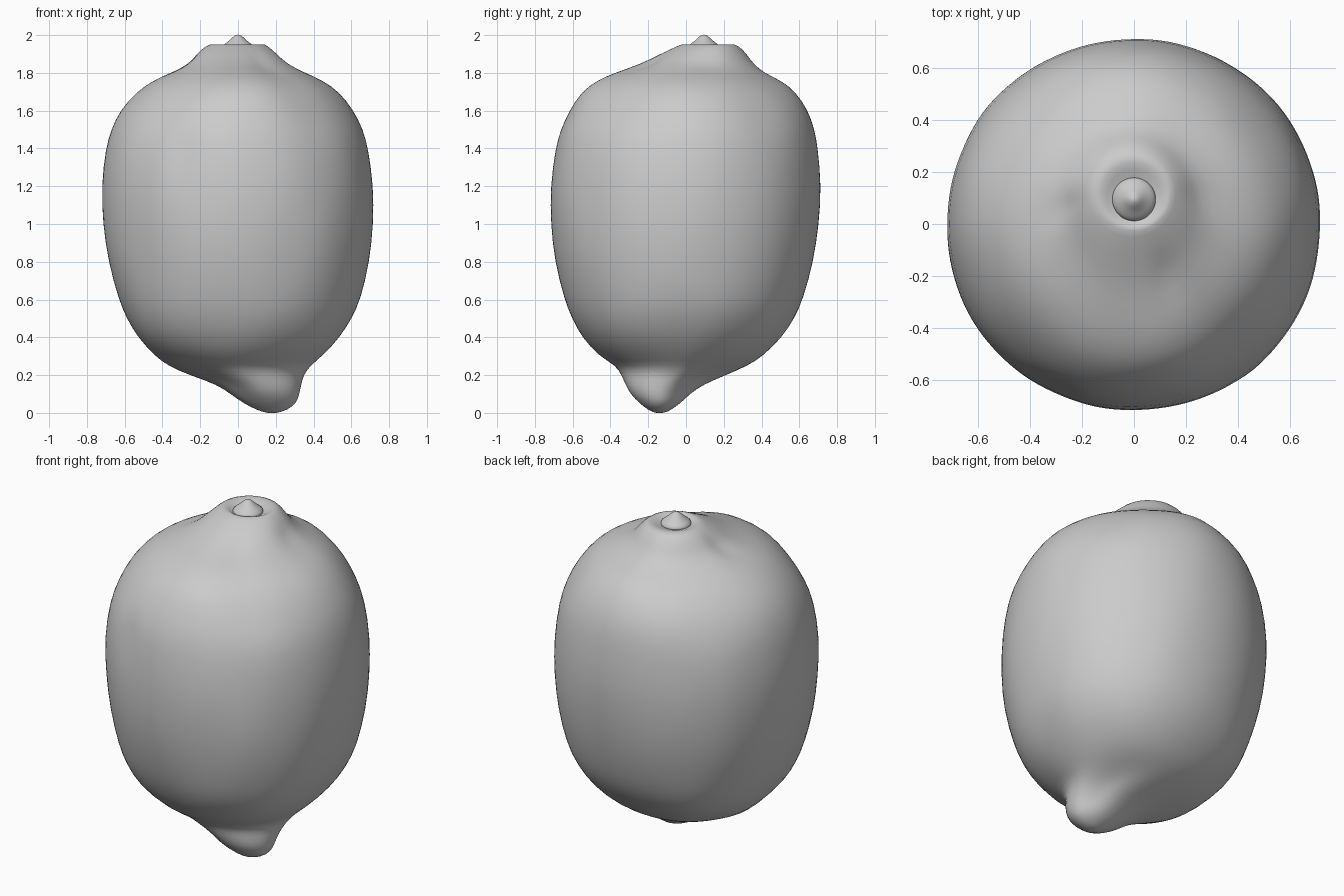
import bpy, bmesh, math
from mathutils import Vector, noise

SEGS = 64


def blend(z, table):
    """Linear lookup in a short (z, value) table."""
    for (z0, a), (z1, b) in zip(table, table[1:]):
        if z <= z1:
            return a + (b - a) * max(0.0, (z - z0) / (z1 - z0))
    return table[-1][1]


def loft(name, rings, corner=None):
    """Skin rings (z, xmin, xmax, ymin, ymax); corner(z, angle) scales the radius."""
    bm = bmesh.new()
    loops = []
    for z, x0, x1, y0, y1 in rings:
        cx, cy, rx, ry = (x0 + x1) / 2, (y0 + y1) / 2, (x1 - x0) / 2, (y1 - y0) / 2
        loop = []
        for i in range(SEGS):
            t = 2 * math.pi * i / SEGS
            k = corner(z, t) if corner else 1.0
            loop.append(bm.verts.new((cx + k * rx * math.cos(t), cy + k * ry * math.sin(t), z)))
        loops.append(loop)
    for a, b in zip(loops, loops[1:]):
        for i in range(SEGS):
            j = (i + 1) % SEGS
            bm.faces.new((a[i], a[j], b[j], b[i]))
    for loop, k in ((loops[0], 0), (loops[-1], -1)):
        tip = bm.verts.new(sum((v.co for v in loop), Vector()) / SEGS)
        for i in range(SEGS):
            p, q = loop[i], loop[(i + 1) % SEGS]
            bm.faces.new((tip, q, p) if k == 0 else (tip, p, q))
    bm.normal_update()
    me = bpy.data.meshes.new(name)
    bm.to_mesh(me)
    bm.free()
    for p in me.polygons:
        p.use_smooth = True
    ob = bpy.data.objects.new(name, me)
    bpy.context.collection.objects.link(ob)
    sub = ob.modifiers.new("smooth", 'SUBSURF')
    sub.levels = sub.render_levels = 1
    return ob


def fruit_corner(z, t):
    """Fuller diagonals low down, slimmer ones on the shoulder and beside the nipple."""
    s = math.sin(2 * t)
    all_round = blend(z, [(0.25, 0.0), (0.4, 0.035), (0.7, 0.02), (1.1, 0.012),
                          (1.4, 0.0), (1.65, -0.03), (1.76, -0.05), (1.85, -0.02), (1.92, 0.0)])
    beside = blend(z, [(0.0, 0.0), (0.1, -0.08), (0.2, -0.12), (0.25, -0.04), (0.3, 0.0)])
    return 1 + all_round * s * s + beside * max(0.0, s) ** 2


# Fruit: off-centre nipple at the bottom, full body, raised crown with a dip
fruit = loft("lemon_fruit", [
    (0.00, 0.15, 0.21, -0.165, -0.115),
    (0.015, 0.10, 0.26, -0.20, -0.08),
    (0.05, 0.03, 0.31, -0.245, -0.03),
    (0.10, -0.04, 0.325, -0.295, 0.02),
    (0.15, -0.11, 0.335, -0.32, 0.09),
    (0.20, -0.25, 0.35, -0.345, 0.21),
    (0.25, -0.37, 0.385, -0.37, 0.33),
    (0.30, -0.44, 0.45, -0.46, 0.41),
    (0.40, -0.535, 0.545, -0.55, 0.51),
    (0.50, -0.59, 0.605, -0.605, 0.575),
    (0.60, -0.63, 0.65, -0.645, 0.62),
    (0.80, -0.69, 0.70, -0.695, 0.675),
    (1.00, -0.715, 0.718, -0.717, 0.705),
    (1.20, -0.725, 0.717, -0.717, 0.717),
    (1.40, -0.70, 0.69, -0.695, 0.70),
    (1.50, -0.67, 0.66, -0.668, 0.68),
    (1.60, -0.625, 0.61, -0.62, 0.645),
    (1.70, -0.535, 0.535, -0.555, 0.58),
    (1.76, -0.45, 0.45, -0.47, 0.505),
    (1.80, -0.36, 0.36, -0.38, 0.42),
    (1.85, -0.27, 0.26, -0.24, 0.36),
    (1.90, -0.225, 0.215, -0.14, 0.325),
    (1.945, -0.17, 0.155, -0.04, 0.28),
    (1.957, -0.13, 0.13, -0.01, 0.24),
    (1.93, -0.085, 0.085, 0.01, 0.18),
    (1.92, -0.03, 0.03, 0.065, 0.125),
], fruit_corner)

# Uneven skin: soft waves, a pock mark, shallow flats and crown furrows
dents = [((-0.30, -0.64, 1.38), 0.06, 0.025),
         ((-0.45, -0.54, 0.90), 0.14, 0.012),
         ((0.14, -0.22, 1.83), 0.06, 0.02),
         ((0.24, 0.10, 1.83), 0.07, 0.015),
         ((-0.27, 0.06, 1.85), 0.06, 0.02)]
normals = [v.normal.copy() for v in fruit.data.vertices]
for v, n in zip(fruit.data.vertices, normals):
    p = v.co.copy()
    push = 0.007 * noise.noise(p * 4.0) if 0.2 < p.z < 1.9 else 0.0
    for c, r, d in dents:
        push -= d * math.exp(-((p - Vector(c)).length / r) ** 2)
    v.co = p + n * push

# Stem button set in the crown's dip
loft("stem_button", [(z, -r, r, 0.095 - r, 0.095 + r) for z, r in
                     ((1.91, 0.06), (1.925, 0.086), (1.945, 0.083), (1.962, 0.058),
                      (1.98, 0.037), (1.995, 0.022), (2.002, 0.008))])
